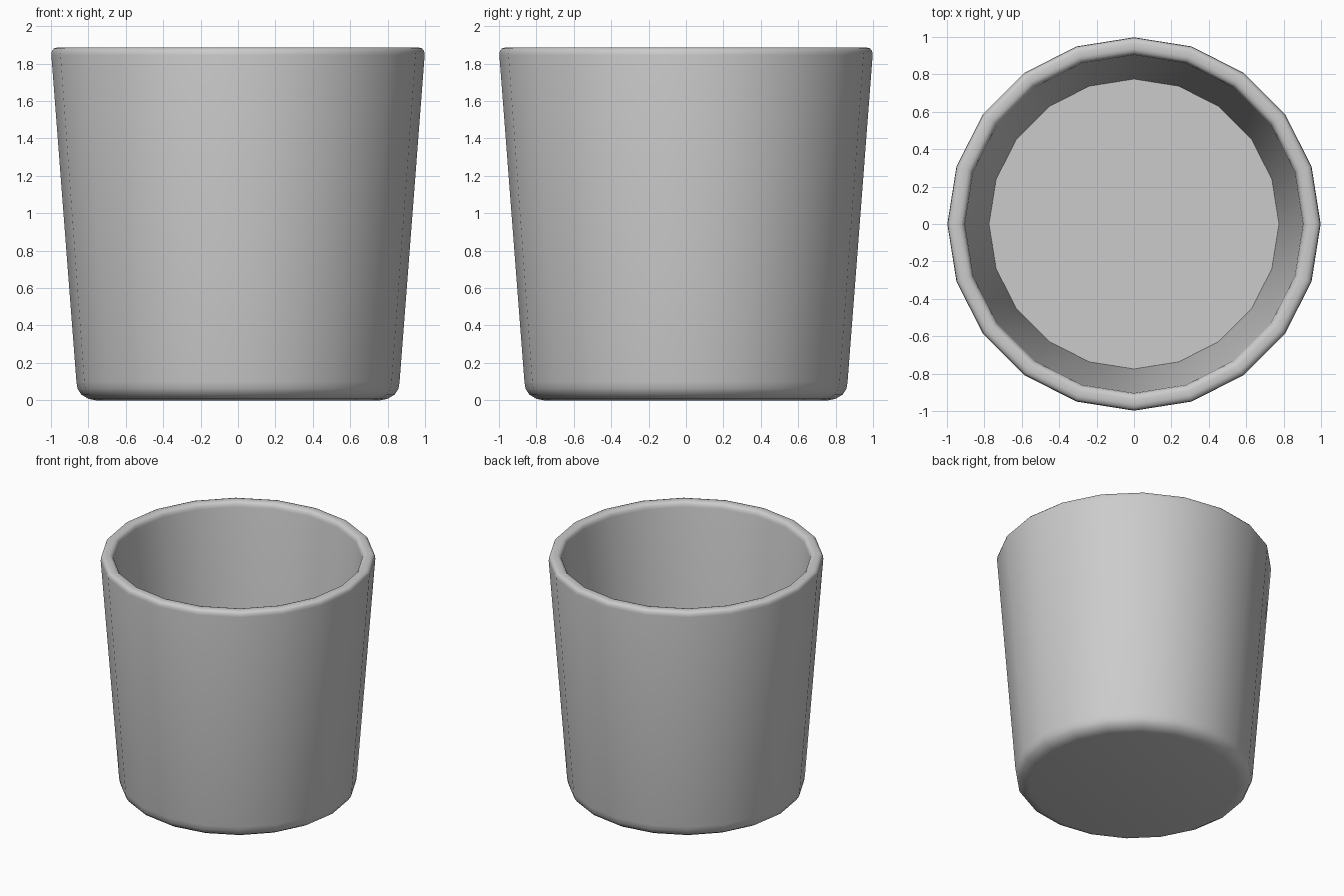
import bpy, bmesh, math

if "Cube" in bpy.data.objects:
    bpy.data.objects.remove(bpy.data.objects["Cube"])

SIDES = 20

# Cross-section (radius, height): underside, rounded foot, wall, rounded rim, inner wall, floor
profile = [(0.76, 0.0), (0.80, 0.008), (0.838, 0.031), (0.858, 0.062), (0.864, 0.10),
           (0.998, 1.845), (0.995, 1.868), (0.984, 1.881), (0.966, 1.886),
           (0.938, 1.886), (0.921, 1.881), (0.909, 1.868), (0.904, 1.845),
           (0.775, 0.10)]

# Revolve the cross-section into rings joined by quads
bm = bmesh.new()
rings = []
for r, z in profile:
    rings.append([bm.verts.new((r * math.cos(i * math.tau / SIDES),
                                r * math.sin(i * math.tau / SIDES), z))
                  for i in range(SIDES)])
for a, b in zip(rings, rings[1:]):
    for i in range(SIDES):
        j = (i + 1) % SIDES
        bm.faces.new((a[i], a[j], b[j], b[i]))

# Flat underside and inside floor
bm.faces.new(rings[0][::-1])
bm.faces.new(rings[-1])
bmesh.ops.recalc_face_normals(bm, faces=bm.faces[:])

mesh = bpy.data.meshes.new("cup")
bm.to_mesh(mesh)
bm.free()
cup = bpy.data.objects.new("cup", mesh)
bpy.context.collection.objects.link(cup)

# Smooth walls, crisp floor edge
bpy.context.view_layer.objects.active = cup
cup.select_set(True)
bpy.ops.object.shade_smooth_by_angle(angle=math.radians(40))
